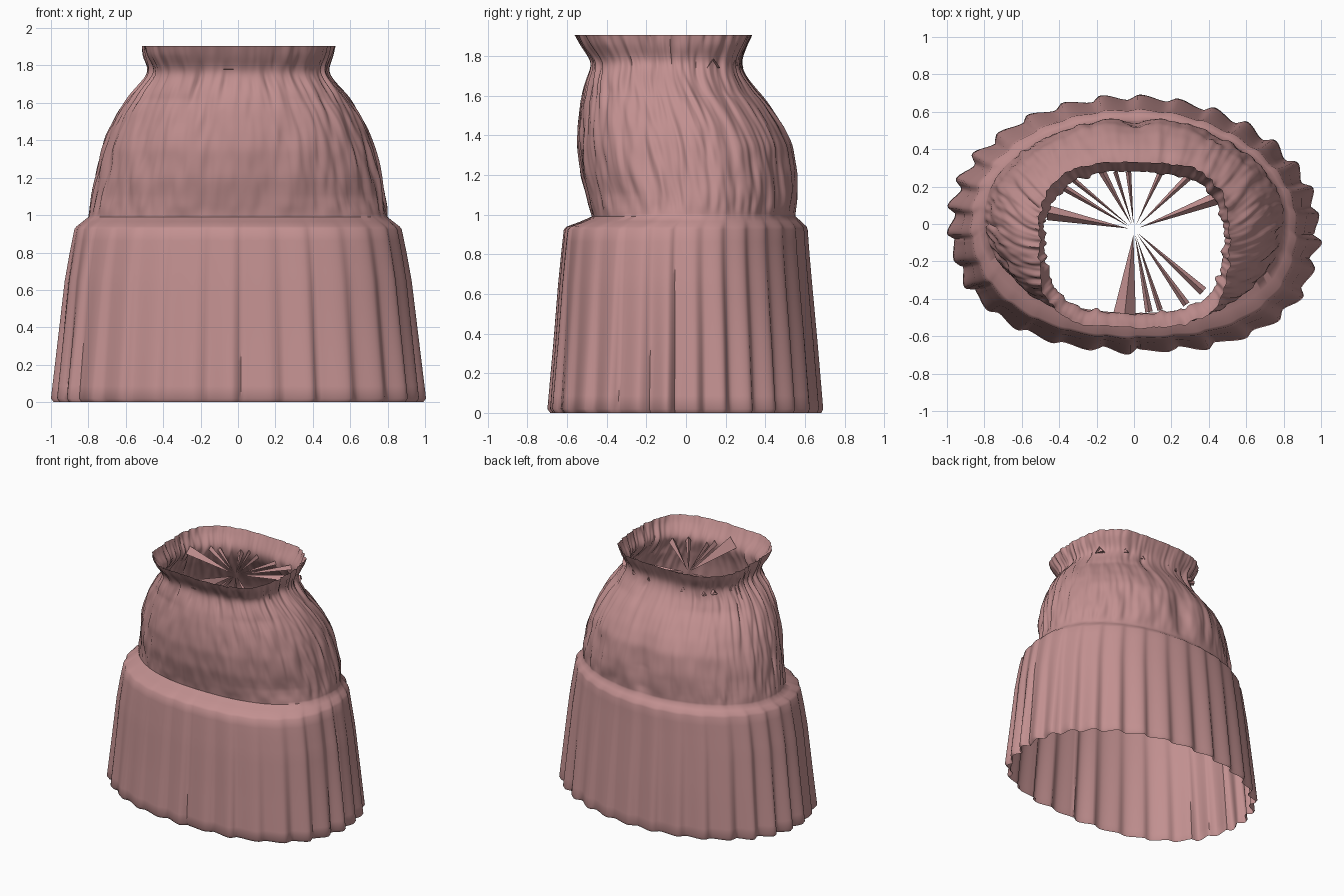
import bpy, bmesh, math
from mathutils import Vector, noise

if "Cube" in bpy.data.objects:
    bpy.data.objects.remove(bpy.data.objects["Cube"], do_unlink=True)

cloth = bpy.data.materials.new("dusty_pink_cloth")
cloth.use_nodes = True
cloth.diffuse_color = (0.54, 0.28, 0.28, 1)
cloth.node_tree.nodes["Principled BSDF"].inputs["Base Color"].default_value = cloth.diffuse_color

PLEATS = 30
SEG = PLEATS * 12

# Sections: height, half width, front y, back y
SKIRT = [(0, 0.965, -0.665, 0.67), (0.02, 0.98, -0.68, 0.68), (0.35, 0.947, -0.655, 0.655),
         (0.65, 0.917, -0.635, 0.63), (0.80, 0.893, -0.622, 0.618), (0.925, 0.87, -0.61, 0.61),
         (0.94, 0.86, -0.595, 0.605), (0.965, 0.83, -0.53, 0.58), (0.99, 0.80, -0.475, 0.555)]
BODY = [(0.99, 0.80, -0.475, 0.555), (1.1, 0.785, -0.50, 0.565), (1.2, 0.765, -0.53, 0.565),
        (1.35, 0.73, -0.55, 0.545), (1.45, 0.695, -0.545, 0.495), (1.55, 0.645, -0.535, 0.425),
        (1.63, 0.59, -0.52, 0.355), (1.7, 0.525, -0.495, 0.30), (1.75, 0.48, -0.475, 0.28),
        (1.79, 0.475, -0.485, 0.28), (1.85, 0.50, -0.525, 0.305), (1.905, 0.512, -0.555, 0.33)]


def clamp(v):
    return max(0.0, min(1.0, v))


def outline(a, section):
    """Point on a rounded oval, boxier at the left front and at the waistband."""
    z, w, front, back = section
    c, s = math.cos(a), math.sin(a)
    left = math.copysign(1, c)
    skirt = 2.4 + 0.18 * left if s < 0 else 2.02 - 0.08 * left
    body = 2.2 + 0.1 * left if s < 0 else 2.0
    n = skirt + (body - skirt) * clamp((z - 0.9) / 0.2)
    n += (3.2 - n) * clamp((z - 1.62) / 0.24)
    r = (abs(c) ** n + abs(s) ** n) ** (-1 / n)
    return Vector((w * r * c, (front + back) / 2 + (back - front) / 2 * r * s, z))


def refine(sections, step):
    """Insert evenly spaced sections between the given ones."""
    rows = [sections[0]]
    for s, e in zip(sections, sections[1:]):
        count = max(1, round(abs(e[0] - s[0]) / step))
        rows += [tuple(p + (q - p) * k / count for p, q in zip(s, e)) for k in range(1, count + 1)]
    return rows


def relax(rows):
    """Round the profile by averaging neighbouring sections."""
    for _ in range(4):
        inner = [tuple((p + 2 * q + r) / 4 for p, q, r in zip(*three))
                 for three in zip(rows, rows[1:], rows[2:])]
        rows = [rows[0]] + inner + [rows[-1]]
    return rows


def make_object(name, bm, angle):
    mesh = bpy.data.meshes.new(name)
    bm.to_mesh(mesh)
    bm.free()
    mesh.materials.append(cloth)
    ob = bpy.data.objects.new(name, mesh)
    bpy.context.collection.objects.link(ob)
    bpy.ops.object.select_all(action="DESELECT")
    ob.select_set(True)
    bpy.context.view_layer.objects.active = ob
    bpy.ops.object.shade_smooth_by_angle(angle=math.radians(angle))


# Skirt pleats: slow rise and quick fall, irregular in depth
def pleat(a, z):
    u = a / math.tau * PLEATS + 0.36
    t = u % 1
    saw = t / 0.72 if t < 0.72 else (1 - t) / 0.28
    saw = saw * saw * (3 - 2 * saw)
    vary = 0.8 + 0.8 * noise.noise(Vector((math.floor(u) % PLEATS * 1.7, 3.3, 0.4)))
    depth = 0.01 + 0.034 * (1 - z / 0.99) * (0.75 + 0.35 * abs(math.cos(a)))
    return (saw - 0.5) * depth * vary * clamp((0.99 - z) / 0.06)


# Body wrinkles: vertical creases, back cleft, tucks below the waist
def wrinkle(a, z, x):
    c, s = math.cos(a) * 7, math.sin(a) * 7
    side = 0.4 + 0.6 * abs(math.cos(a))
    wide = noise.noise(Vector((c, s, z * 3)))
    fine = noise.noise(Vector((c * 2.5, s * 2.5, z * 6 + 9)))
    d = 0.012 * wide + 0.014 * fine * side
    # stepped folds on the flanks
    ridge = abs(noise.noise(Vector((c * 1.2, s * 1.2, z * 2 + 20))))
    d -= 0.025 * side * max(0.0, 0.25 - ridge)
    if s > 0:
        d -= 0.04 * max(0.0, 1 - abs(z - 1.2) / 0.4) * math.exp(-(x / 0.07) ** 2)
    gather = max(0.0, 1 - abs(z - 1.7) / 0.13)
    d -= 0.03 * gather * max(0.0, noise.noise(Vector((c * 1.6, s * 1.6, 4))))
    return d * clamp((z - 0.985) / 0.06)


# Pleated skirt, body and flared waistband as one sheet of cloth
rows = refine(SKIRT, 0.06) + relax(refine(BODY, 0.015))[1:]
bm = bmesh.new()
rings = []
for section in rows:
    ring = []
    for i in range(SEG):
        a = math.tau * i / SEG
        p = outline(a, section)
        push = pleat(a, p.z) if p.z < 0.99 else wrinkle(a, p.z, p.x)
        ring.append(bm.verts.new(p + Vector((math.cos(a), math.sin(a), 0)) * push))
    rings.append(ring)
for low, high in zip(rings, rings[1:]):
    for i in range(SEG):
        j = (i + 1) % SEG
        bm.faces.new((low[i], low[j], high[j], high[i]))
make_object("gathered_skirt", bm, 55)

# Pinched cloth strands inside the waist: root x, root y, half width, root height
STRANDS = [(-0.46, 0.06, 0.04, 1.75), (-0.40, 0.21, 0.02, 1.75), (-0.34, 0.25, 0.015, 1.74),
           (-0.17, 0.28, 0.02, 1.74), (-0.10, 0.28, 0.012, 1.76), (-0.03, 0.28, 0.015, 1.74),
           (0.14, 0.27, 0.015, 1.74), (0.29, 0.25, 0.02, 1.75), (0.45, 0.14, 0.035, 1.74),
           (-0.05, -0.48, 0.06, 1.78), (0.08, -0.47, 0.02, 1.76), (0.14, -0.46, 0.015, 1.74),
           (0.28, -0.43, 0.02, 1.75), (0.37, -0.36, 0.025, 1.74)]
hub = Vector((0, -0.03, 1.73))
bm = bmesh.new()
for x, y, half, z in STRANDS:
    root = Vector((x, y, z))
    inward = (Vector((hub.x, hub.y, z)) - root).normalized()
    side = Vector((-inward.y, inward.x, 0)) * half
    tip = bm.verts.new(hub - inward * 0.03)
    left, right, top = [bm.verts.new(v) for v in
                        (root - side, root + side, root + Vector((0, 0, half + 0.01)))]
    for face in ((left, right, tip), (right, top, tip), (top, left, tip)):
        bm.faces.new(face)
bmesh.ops.recalc_face_normals(bm, faces=bm.faces)
make_object("inner_waist_strands", bm, 30)
